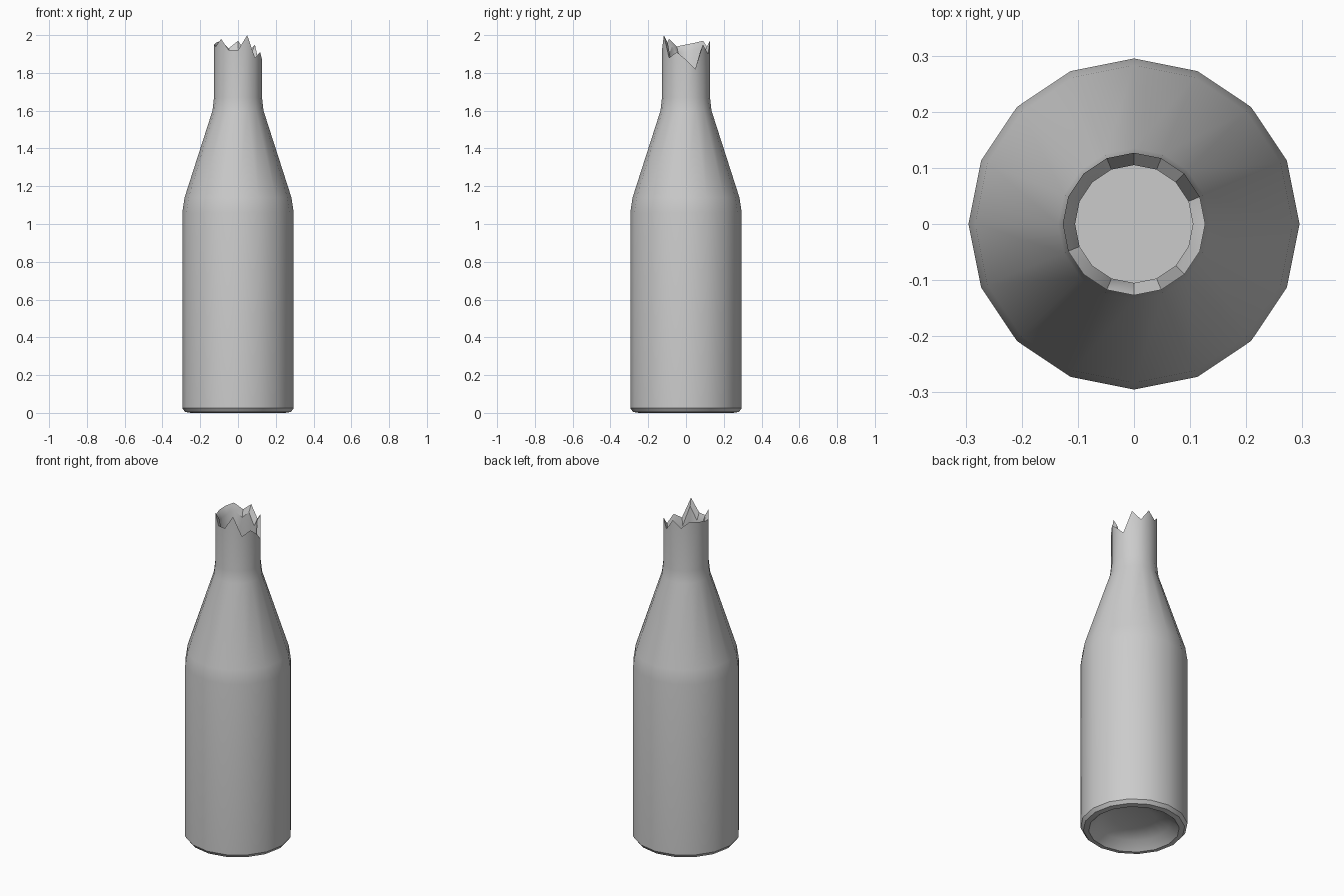
import bpy, bmesh, math

if "Cube" in bpy.data.objects:
    bpy.data.objects.remove(bpy.data.objects["Cube"], do_unlink=True)

SIDES = 16
WALL = 0.022

# Glass material
grey = bpy.data.materials.new("grey glass")
grey.use_nodes = True
colour = (0.6, 0.6, 0.6, 1)
grey.diffuse_color = colour
grey.node_tree.nodes["Principled BSDF"].inputs["Base Color"].default_value = colour

# Outer profile (radius, height) from the base rim to the foot of the neck
outer = [(0.25, 0), (0.28, 0.005), (0.295, 0.025), (0.295, 1.06),
         (0.283, 1.14), (0.135, 1.6), (0.127, 1.67)]
# Broken edge heights, going anticlockwise from +x
jagged = [1.87, 1.82, 1.95, 1.90, 1.97, 1.93, 1.97, 1.96,
          1.95, 1.94, 1.98, 1.92, 1.92, 2.0, 1.88, 1.91]

bm = bmesh.new()


def ring(radius, heights):
    if not isinstance(heights, list):
        heights = [heights] * SIDES
    return [bm.verts.new((radius * math.cos(i * math.tau / SIDES),
                          radius * math.sin(i * math.tau / SIDES), z))
            for i, z in enumerate(heights)]


# Punt under the base, outer wall, broken rim, inner wall
rings = [ring(0.12, 0.07), ring(0.2, 0.045)]
rings += [ring(r, z) for r, z in outer]
rings.append(ring(0.127, jagged))
rings.append(ring(0.127 - WALL, [z - 0.04 for z in jagged]))
rings += [ring(r - WALL, z) for r, z in reversed(outer[3:])]
rings.append(ring(0.295 - WALL, 0.09))

for low, high in zip(rings, rings[1:]):
    for i in range(SIDES):
        j = (i + 1) % SIDES
        bm.faces.new((low[i], low[j], high[j], high[i]))
bm.faces.new(rings[0][::-1])   # punt centre
bm.faces.new(rings[-1])        # inside floor
bmesh.ops.recalc_face_normals(bm, faces=bm.faces)

mesh = bpy.data.meshes.new("broken_bottle")
bm.to_mesh(mesh)
bm.free()
mesh.materials.append(grey)
bottle = bpy.data.objects.new("broken_bottle", mesh)
bpy.context.collection.objects.link(bottle)

bpy.ops.object.select_all(action="DESELECT")
bottle.select_set(True)
bpy.context.view_layer.objects.active = bottle
bpy.ops.object.shade_smooth_by_angle(angle=math.radians(35))
